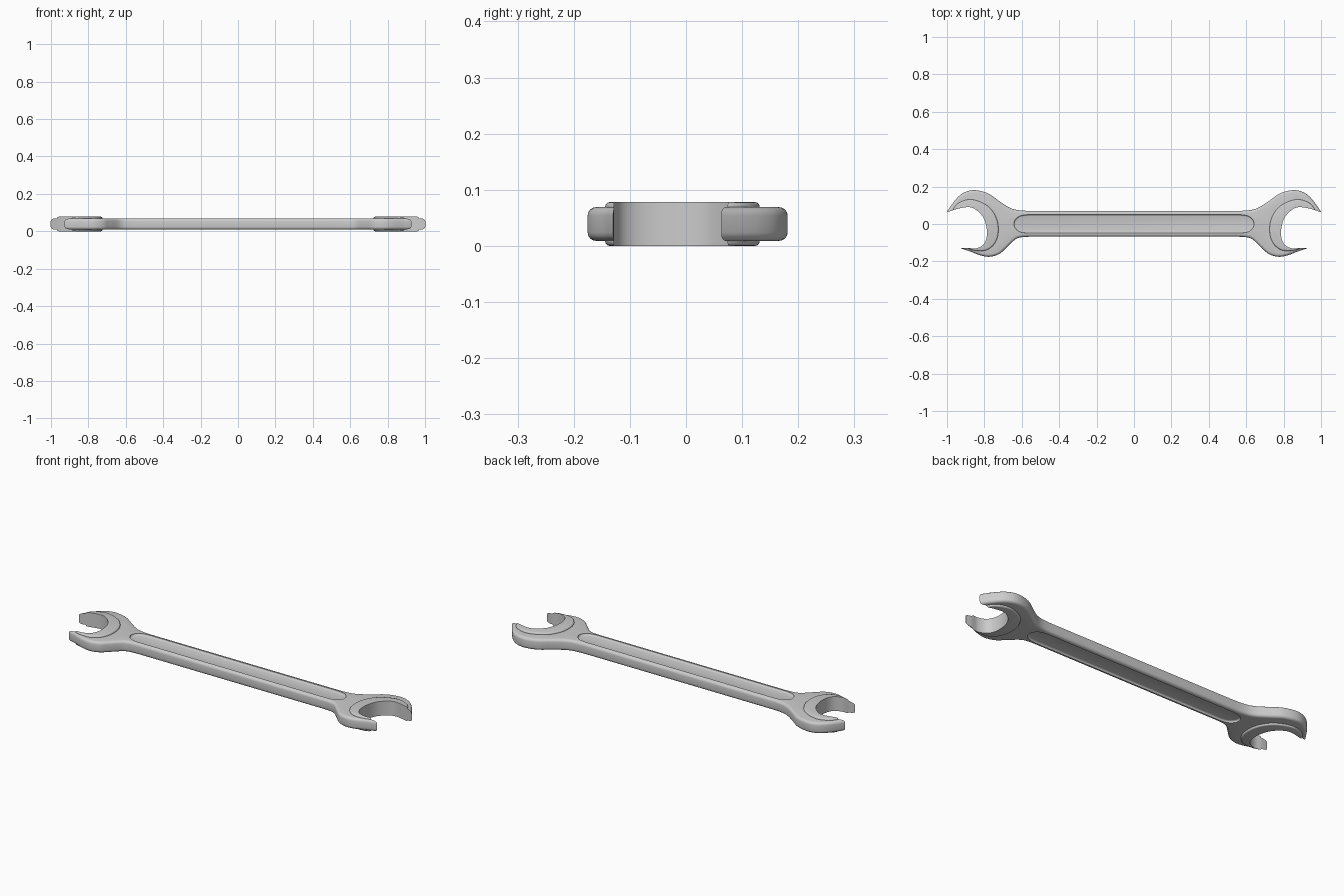
import bpy, bmesh
from mathutils import Vector

if "Cube" in bpy.data.objects:
    bpy.data.objects.remove(bpy.data.objects["Cube"])


def smooth(pts, closed=False, n=6):
    # Catmull-Rom curve through a few points
    p = [Vector(q) for q in pts]
    if not closed:
        p = [2 * p[0] - p[1]] + p + [2 * p[-1] - p[-2]]
    m = len(p)
    out = []
    for i in (range(m) if closed else range(1, m - 2)):
        a, b, c, d = p[i - 1], p[i], p[(i + 1) % m], p[(i + 2) % m]
        for k in range(n):
            t = k / n
            out.append(0.5 * (2 * b + (c - a) * t + (2 * a - 5 * b + 4 * c - d) * t * t
                              + (3 * b - a - 3 * c + d) * t ** 3))
    if not closed:
        out.append(p[-2])
    return [(v.x, v.y) for v in out]


def prism(name, outline, z0, z1, bevel=0.0, segs=4):
    bm = bmesh.new()
    bottom = bm.faces.new([bm.verts.new((x, y, z0)) for x, y in outline])
    ext = bmesh.ops.extrude_face_region(bm, geom=[bottom], use_keep_orig=True)
    top = [v for v in ext["geom"] if isinstance(v, bmesh.types.BMVert)]
    for v in top:
        v.co.z = z1
    bmesh.ops.recalc_face_normals(bm, faces=bm.faces)
    if bevel:
        rim = [e for e in bm.edges if abs(e.verts[0].co.z - e.verts[1].co.z) < 1e-6]
        bmesh.ops.bevel(bm, geom=rim, offset=bevel, segments=segs, profile=0.5,
                        affect='EDGES', clamp_overlap=True)
        bmesh.ops.recalc_face_normals(bm, faces=bm.faces)
    me = bpy.data.meshes.new(name)
    bm.to_mesh(me)
    bm.free()
    ob = bpy.data.objects.new(name, me)
    bpy.context.collection.objects.link(ob)
    return ob


def combine(target, other, op):
    bpy.context.view_layer.objects.active = target
    mod = target.modifiers.new(op, 'BOOLEAN')
    mod.operation = op
    mod.solver = 'EXACT'
    mod.object = other
    bpy.ops.object.modifier_apply(modifier=mod.name)
    bpy.data.objects.remove(other, do_unlink=True)


def flip(pts):
    return [(-x, y) for x, y in reversed(pts)]


# forged body outline, right half from bottom to top, heads still closed
half = smooth([(0.50, -0.068), (0.58, -0.069), (0.63, -0.08), (0.68, -0.125), (0.72, -0.16),
               (0.77, -0.175), (0.82, -0.168), (0.88, -0.145), (0.93, -0.129),
               (1.0, -0.10), (1.035, -0.02), (1.02, 0.03), (1.0, 0.065), (0.95, 0.135),
               (0.905, 0.17), (0.85, 0.181), (0.78, 0.163), (0.72, 0.122),
               (0.66, 0.085), (0.60, 0.072), (0.50, 0.07)])
wrench = prism("wrench", half + flip(half), 0.009, 0.069, 0.015)

# raised pads around the jaw openings
pad = smooth([(0.96, 0.09), (0.90, 0.128), (0.84, 0.125), (0.775, 0.09), (0.735, 0.03),
              (0.725, -0.04), (0.742, -0.10), (0.785, -0.138), (0.84, -0.143),
              (0.89, -0.128), (0.95, -0.08), (0.98, 0.0)], True)
for pts in (pad, flip(pad)):
    combine(wrench, prism("jaw_pad", pts, 0.0, 0.078, 0.008, 3), 'UNION')

# jaw openings
jaw = smooth([(1.0, 0.063), (0.94, 0.082), (0.88, 0.09), (0.84, 0.072), (0.803, 0.03),
              (0.787, -0.03), (0.79, -0.08), (0.81, -0.115), (0.85, -0.131),
              (0.89, -0.128), (0.925, -0.129)])
jaw += [(1.0, -0.20), (1.2, -0.20), (1.2, 0.063)]
for pts in (jaw, flip(jaw)):
    combine(wrench, prism("jaw_cutter", pts, -0.1, 0.2), 'DIFFERENCE')

# recessed panel on both sides of the handle
end = smooth([(0.57, -0.049), (0.61, -0.042), (0.635, -0.022), (0.642, 0.0),
              (0.635, 0.023), (0.61, 0.043), (0.57, 0.05)])
for z0, z1 in ((0.059, 0.15), (-0.1, 0.019)):
    combine(wrench, prism("panel_cutter", end + flip(end), z0, z1, 0.008, 3), 'DIFFERENCE')

bpy.ops.object.select_all(action='DESELECT')
wrench.select_set(True)
bpy.context.view_layer.objects.active = wrench
bpy.ops.object.shade_smooth_by_angle(angle=0.6)
